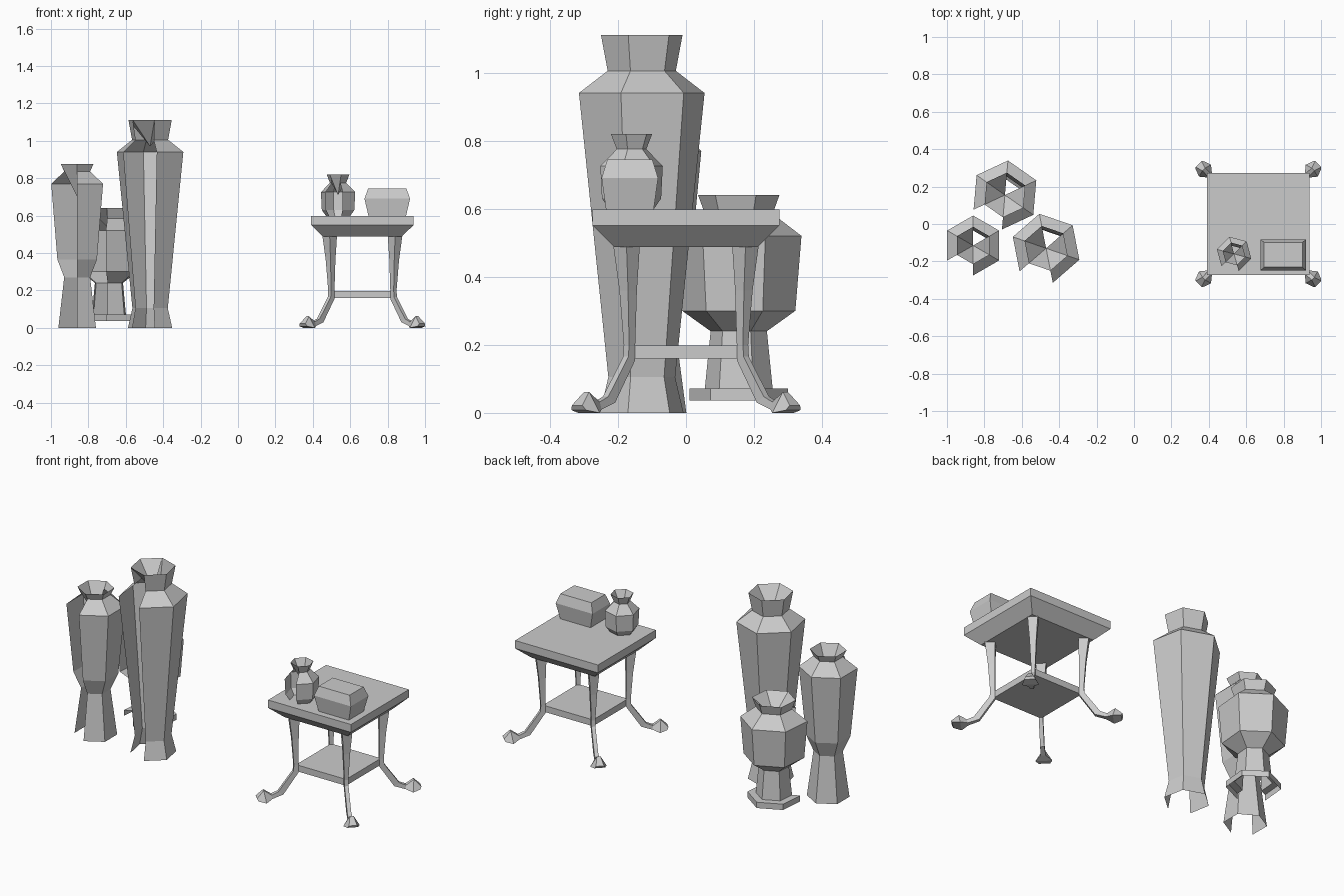
import bpy, bmesh
from math import sin, cos, radians
from mathutils import Vector

cube = bpy.data.objects.get("Cube")
if cube:
    bpy.data.objects.remove(cube, do_unlink=True)

# One plain grey for everything
grey = bpy.data.materials.new("plain_grey")
grey.use_nodes = True
colour = (0.6, 0.6, 0.6, 1)
grey.diffuse_color = colour
grey.node_tree.nodes["Principled BSDF"].inputs["Base Color"].default_value = colour


def finish(name, bm, location=(0, 0, 0), closed=True):
    if closed:
        bmesh.ops.recalc_face_normals(bm, faces=bm.faces)
    mesh = bpy.data.meshes.new(name)
    bm.to_mesh(mesh)
    bm.free()
    mesh.materials.append(grey)
    obj = bpy.data.objects.new(name, mesh)
    obj.location = location
    bpy.context.collection.objects.link(obj)
    return obj


def loft(bm, rings, cap=True):
    """Join equal rings of points with quads."""
    loops = [[bm.verts.new(p) for p in ring] for ring in rings]
    n = len(loops[0])
    for a, b in zip(loops, loops[1:]):
        for i in range(n):
            j = (i + 1) % n
            bm.faces.new((a[i], a[j], b[j], b[i]))
    if cap:
        bm.faces.new(loops[0][::-1])
        bm.faces.new(loops[-1])


def rectangle(hx, hy, z):
    return [(sx * hx, sy * hy, z) for sx, sy in ((-1, -1), (1, -1), (1, 1), (-1, 1))]


def vase(name, x, y, turn, throat, profile):
    """Six-sided turned pot with one open side and a funnel in its mouth.
    The profile runs from the rim down as (radius, height)."""
    bm = bmesh.new()
    rings = []
    for r, z in profile:
        angles = [radians(turn - 60 * i) for i in range(6)]
        rings.append([bm.verts.new((r * cos(a), r * sin(a), z)) for a in angles])
    for upper, lower in zip(rings, rings[1:]):
        for i in range(6):
            if i != 3:  # open side
                j = (i + 1) % 6
                bm.faces.new((upper[i], upper[j], lower[j], lower[i]))
    tip = bm.verts.new((0, 0, throat))
    for i in range(1, 6):  # funnel, open opposite the gap
        bm.faces.new((rings[0][(i + 1) % 6], rings[0][i], tip))
    return finish(name, bm, (x, y, 0), closed=False)


# Floor vases
vase("tall_vase", -0.47, -0.13, 101, 0.97,
     [(0.122, 1.11), (0.102, 1.005), (0.188, 0.94), (0.1, 0.105), (0.125, 0)])
vase("medium_vase", -0.86, -0.115, 90, 0.7,
     [(0.1, 0.875), (0.08, 0.835), (0.16, 0.77), (0.122, 0.365), (0.08, 0.27), (0.116, 0)])
vase("footed_vase", -0.69, 0.155, 85, 0.53,
     [(0.12, 0.64), (0.1, 0.585), (0.185, 0.52), (0.167, 0.3), (0.083, 0.24),
      (0.1, 0.072), (0.145, 0.072), (0.145, 0.037)])
# Small vase on the table
vase("small_vase", 0.535, -0.16, 105, 0.71,
     [(0.063, 0.82), (0.045, 0.775), (0.095, 0.725), (0.09, 0.63), (0.06, 0.588)])

TABLE_X = 0.665

# Table top with a chamfered underside
bm = bmesh.new()
loft(bm, [rectangle(h, h, z) for h, z in ((0.21, 0.487), (0.274, 0.55), (0.274, 0.597))])
finish("table_top", bm, (TABLE_X, 0, 0))

# Shelf with a raised frame around a thin panel
bm = bmesh.new()
loft(bm, [rectangle(0.165, 0.165, z) for z in (0.16, 0.198)])
bm.faces.ensure_lookup_table()
for face in [f for f in bm.faces if abs(f.normal.z) > 0.9]:
    bmesh.ops.inset_region(bm, faces=[face], thickness=0.018)
    bmesh.ops.translate(bm, verts=face.verts, vec=Vector((0, 0, -0.014 * face.normal.z)))
finish("shelf", bm, (TABLE_X, 0, 0))

# Box with sloping lid
bm = bmesh.new()
loft(bm, [rectangle(hx, hy, z) for hx, hy, z in
          ((0.1, 0.07, 0.597), (0.122, 0.083, 0.69), (0.102, 0.066, 0.745))])
finish("lidded_box", bm, (0.798, -0.165, 0))

# Legs run along the diagonals and end in flared feet:
# inner reach, inner height, inner half width, outer reach, outer height, outer half width
LEG = [
    (0.155, 0.5, 0.028, 0.195, 0.5, 0.028),
    (0.157, 0.36, 0.018, 0.183, 0.36, 0.018),
    (0.157, 0.2, 0.011, 0.175, 0.2, 0.011),
    (0.157, 0.155, 0.011, 0.177, 0.165, 0.011),
    (0.216, 0.03, 0.011, 0.236, 0.048, 0.011),
    (0.258, 0.01, 0.014, 0.262, 0.032, 0.012),
    (0.285, 0.0, 0.045, 0.292, 0.062, 0.01),
    (0.315, 0.008, 0.03, 0.32, 0.022, 0.022),
]


def leg(name, sx, sy):
    def point(d, w, z):
        s = w * 0.707
        return (sx * (d + s), sy * (d - s), z)
    bm = bmesh.new()
    loft(bm, [[point(d1, -w1, z1), point(d1, w1, z1), point(d2, w2, z2), point(d2, -w2, z2)]
              for d1, z1, w1, d2, z2, w2 in LEG])
    finish(name, bm, (TABLE_X, 0, 0))


for side, sx in (("left", 1), ("right", -1)):
    for end, sy in (("front", -1), ("back", 1)):
        leg(f"{end}_{side}_leg", sx, sy)
